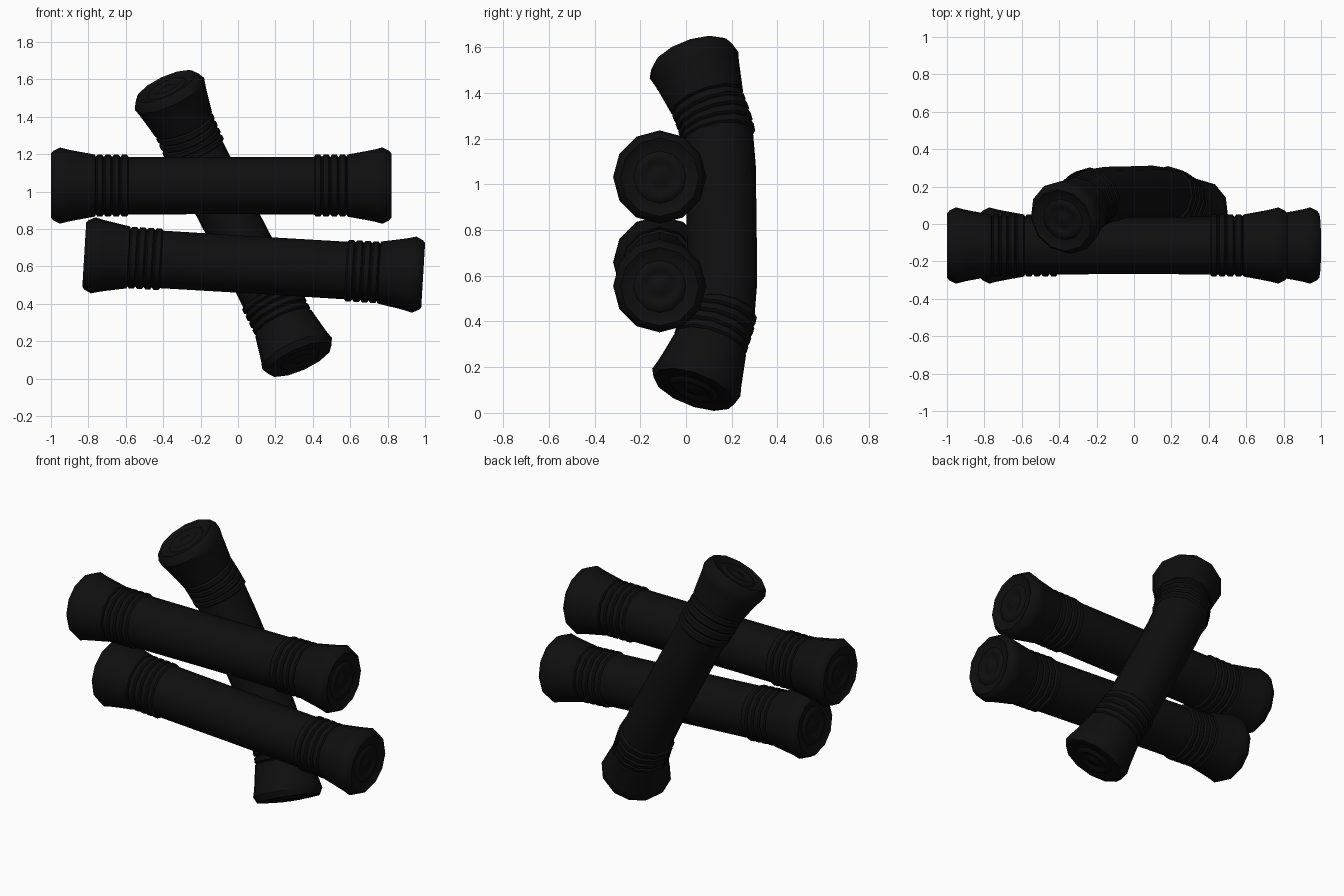
import bpy, bmesh, math
from mathutils import Vector

if "Cube" in bpy.data.objects:
    bpy.data.objects.remove(bpy.data.objects["Cube"])

SIDES = 12
black = bpy.data.materials.new("charcoal_black")
black.diffuse_color = (0.0045, 0.0045, 0.0045, 1)
black.use_nodes = True
black.node_tree.nodes["Principled BSDF"].inputs["Base Color"].default_value = black.diffuse_color
black.roughness = 0.9

# Half profile: (distance from the end, radius), cap centre to body
END = [(0.004, 0.03), (0.012, 0.045), (0.012, 0.065), (0.002, 0.08), (0.002, 0.10),
       (0.014, 0.115), (0.012, 0.15), (0.0, 0.172), (0.012, 0.186), (0.048, 0.204),
       (0.09, 0.193), (0.13, 0.185), (0.235, 0.166)]
for i in range(4):  # raised bands
    d = 0.24 + i * 0.044
    END += [(d, 0.154), (d + 0.008, 0.165), (d + 0.034, 0.165), (d + 0.042, 0.154)]


def sample_path(points, steps=24):
    """Smooth polyline through the control points."""
    if len(points) == 2:
        return points
    p = [2 * points[0] - points[1]] + points + [2 * points[-1] - points[-2]]
    out = []
    for i in range(1, len(p) - 2):
        a, b, c, d = p[i - 1:i + 3]
        for s in range(steps):
            t = s / steps
            out.append(0.5 * (2 * b + (c - a) * t + (2 * a - 5 * b + 4 * c - d) * t * t
                              + (3 * b - a - 3 * c + d) * t ** 3))
    return out + [points[-1]]


def make_log(name, points, body_cuts):
    path = sample_path([Vector(q) for q in points])
    total = sum((b - a).length for a, b in zip(path, path[1:]))

    def at(d):
        for a, b in zip(path, path[1:]):
            seg = (b - a).length
            if d <= seg:
                break
            d -= seg
        return a + (b - a) * (d / seg)

    inner = END[-1][0]
    body = [(inner + (total - 2 * inner) * (i + 1) / (body_cuts + 1), 0.153)
            for i in range(body_cuts)]
    stations = END + body + [(total - d, r) for d, r in reversed(END)]

    bm = bmesh.new()
    rings = []
    for d, r in stations:
        lo, hi = max(0, d - 0.06), min(total, d + 0.06)
        axis = (at(hi) - at(lo)).normalized()
        side = axis.cross(Vector((0, 1, 0))).normalized()
        up = side.cross(axis)
        c = at(d)
        rings.append([bm.verts.new(c + r * (side * math.cos(k * math.tau / SIDES)
                                            + up * math.sin(k * math.tau / SIDES)))
                      for k in range(SIDES)])
    for a, b in zip(rings, rings[1:]):
        for k in range(SIDES):
            j = (k + 1) % SIDES
            bm.faces.new((a[k], a[j], b[j], b[k]))
    bm.faces.new(rings[0])
    bm.faces.new(rings[-1])
    bmesh.ops.recalc_face_normals(bm, faces=bm.faces[:])
    mesh = bpy.data.meshes.new(name)
    bm.to_mesh(mesh)
    bm.free()
    mesh.materials.append(black)
    obj = bpy.data.objects.new(name, mesh)
    bpy.context.collection.objects.link(obj)
    bpy.context.view_layer.objects.active = obj
    obj.select_set(True)
    bpy.ops.object.shade_smooth_by_angle(angle=math.radians(40))
    obj.select_set(False)


# Two straight bars at the front, one bent bar crossing behind
make_log("upper_bar", [(-1.0, -0.115, 1.032), (0.82, -0.115, 1.032)], 1)
make_log("lower_bar", [(-0.822, -0.115, 0.662), (0.99, -0.115, 0.553)], 1)
make_log("bent_rear_bar", [(-0.385, 0.02, 1.563), (-0.30, 0.085, 1.38), (-0.21, 0.145, 1.18),
                           (-0.035, 0.155, 0.84), (0.14, 0.155, 0.50), (0.24, 0.105, 0.30),
                           (0.335, 0.03, 0.092)], 5)
